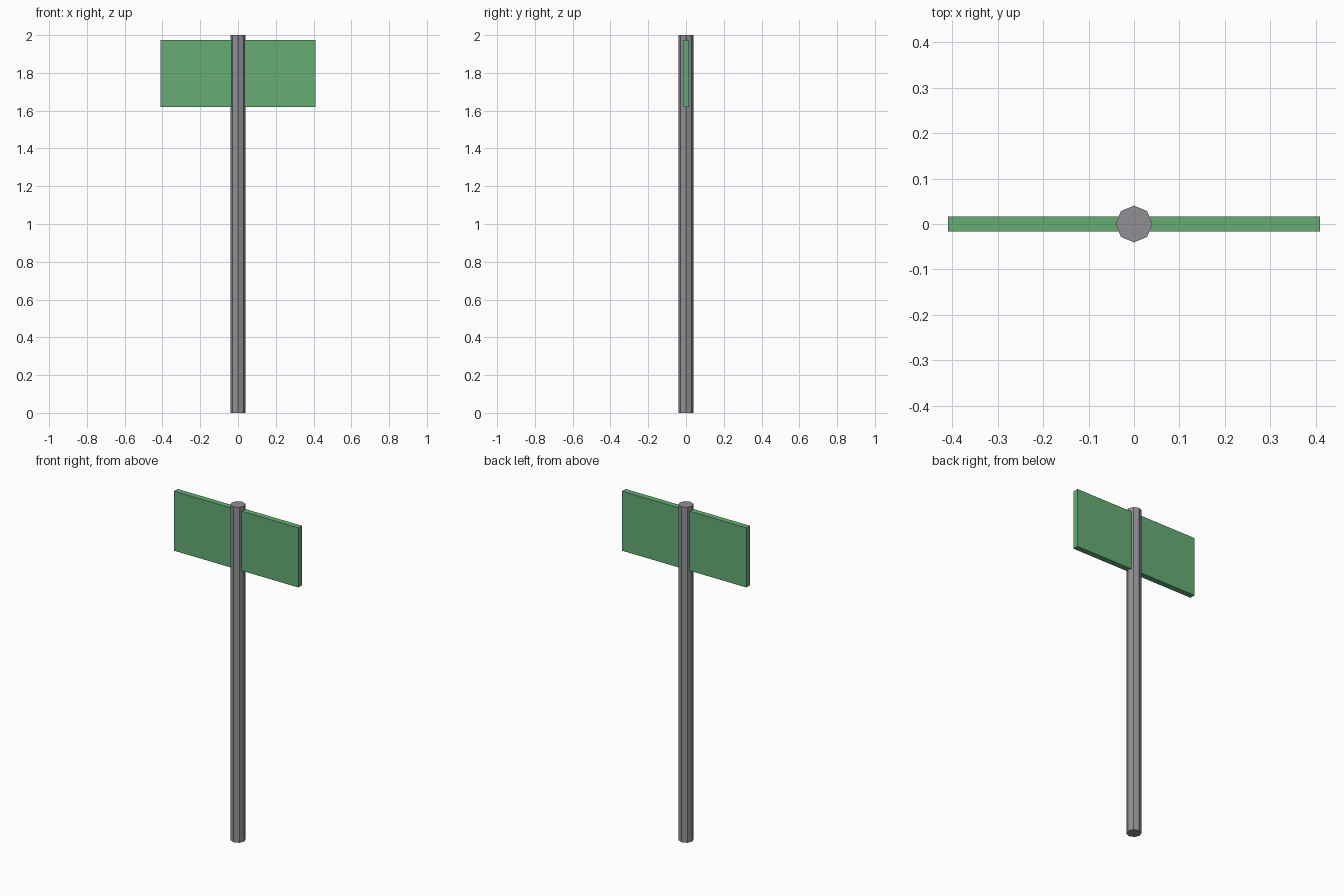
import bpy, math

if "Cube" in bpy.data.objects:
    bpy.data.objects.remove(bpy.data.objects["Cube"])

def material(name, srgb):
    lin = [((c / 255 + 0.055) / 1.055) ** 2.4 for c in srgb]
    m = bpy.data.materials.new(name)
    m.diffuse_color = (*lin, 1)
    m.use_nodes = True
    m.node_tree.nodes["Principled BSDF"].inputs["Base Color"].default_value = m.diffuse_color
    return m

green = material("sign green", (102, 173, 116))
grey = material("pole grey", (145, 143, 148))

# Eight-sided pole with corners on the axes
bpy.ops.mesh.primitive_cylinder_add(vertices=8, radius=0.0405, depth=2, location=(0, 0, 1))
pole = bpy.context.object
pole.name = "pole"
pole.data.materials.append(grey)

# Flat sign board the pole passes through
bpy.ops.mesh.primitive_cube_add(size=1, location=(0, 0, 1.7975))
board = bpy.context.object
board.name = "sign_board"
board.scale = (0.82, 0.034, 0.355)
bpy.ops.object.transform_apply(location=False, rotation=False, scale=True)
board.data.materials.append(green)
